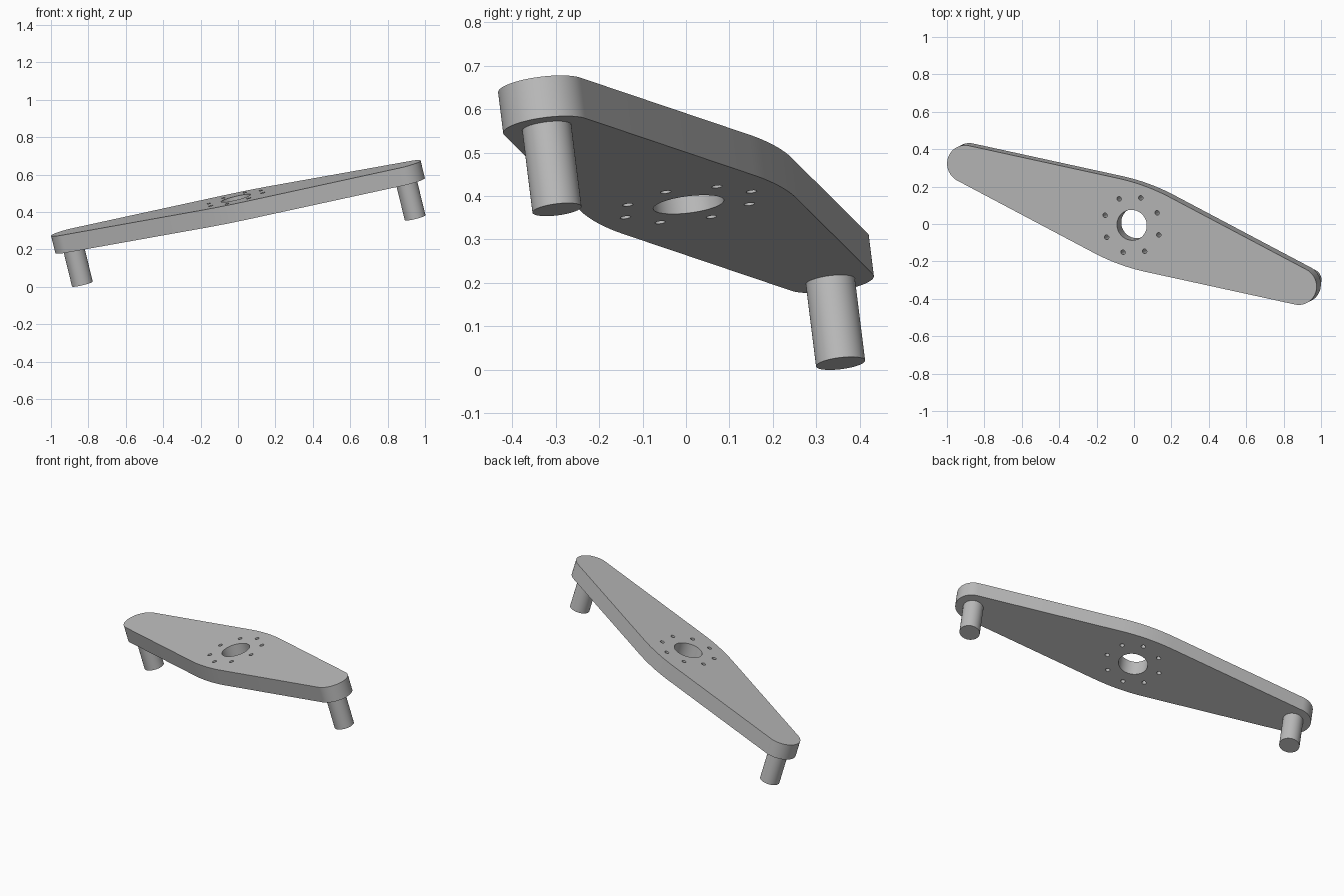
import bpy, bmesh
from math import atan, cos, sin, pi
from mathutils import Matrix, Vector

if "Cube" in bpy.data.objects:
    bpy.data.objects.remove(bpy.data.objects["Cube"])

# Main sizes
REACH, END_R, SLOPE = 0.964, 0.101, 0.137
THICK, PIN_R, PIN_END = 0.097, 0.057, -0.244
BORE_R, BOLT_R, BOLT_RING = 0.082, 0.0125, 0.1555
BLEND = 0.15

# Tilted frame: x along the arm, z along the pins
normal = Vector((-0.236, -0.1205, 0.964)).normalized()
along = Vector((0.923, -0.3386, 0.1835))
along = (along - normal * along.dot(normal)).normalized()
across = normal.cross(along)
frame = Matrix((along, across, normal)).transposed().to_4x4()
frame.translation = (0, 0, 0.427)

grey = bpy.data.materials.new("plain grey")
grey.use_nodes = True
colour = (0.5, 0.5, 0.5, 1)
grey.diffuse_color = colour
grey.node_tree.nodes["Principled BSDF"].inputs["Base Color"].default_value = colour


def arc(cx, cy, r, start, end, steps):
    angles = [start + (end - start) * i / steps for i in range(steps + 1)]
    return [(cx + r * cos(a), cy + r * sin(a)) for a in angles]


def slab(name, loops, low, high):
    """Fill the outline (with any holes) and extrude it."""
    bm = bmesh.new()
    for loop in loops:
        verts = [bm.verts.new((x, y, low)) for x, y in loop]
        for i, v in enumerate(verts):
            bm.edges.new((verts[i - 1], v))
    if len(loops) == 1:
        bm.faces.new(verts)
    else:
        bmesh.ops.triangle_fill(bm, edges=bm.edges[:], use_beauty=True,
                                normal=(0, 0, 1))
    out = bmesh.ops.extrude_face_region(bm, geom=bm.faces[:], use_keep_orig=True)
    top = [g for g in out["geom"] if isinstance(g, bmesh.types.BMVert)]
    bmesh.ops.translate(bm, verts=top, vec=(0, 0, high - low))
    bmesh.ops.recalc_face_normals(bm, faces=bm.faces[:])
    mesh = bpy.data.meshes.new(name)
    bm.to_mesh(mesh)
    bm.free()
    mesh.materials.append(grey)
    obj = bpy.data.objects.new(name, mesh)
    bpy.context.collection.objects.link(obj)
    obj.matrix_world = frame
    bpy.ops.object.select_all(action="DESELECT")
    obj.select_set(True)
    bpy.context.view_layer.objects.active = obj
    bpy.ops.object.shade_smooth_by_angle(angle=pi / 6)
    return obj


def circle(cx, cy, r, n):
    return arc(cx, cy, r, 0, 2 * pi, n)[:-1]


# Arm outline: round ends joined by tapering sides with a soft middle bend
tilt = atan(SLOPE)
peak = END_R / cos(tilt) + REACH * SLOPE
bend_r = BLEND / sin(tilt)
bend_y = peak - BLEND * SLOPE - bend_r * cos(tilt)
half = arc(REACH, 0, END_R, tilt - pi / 2, pi / 2 - tilt, 32)
half += arc(0, bend_y, bend_r, pi / 2 - tilt, pi / 2 + tilt, 12)
outline = half + [(-x, -y) for x, y in half]

# Central bore and ring of bolt holes
holes = [circle(0, 0, BORE_R, 48)]
for x, y in circle(0, 0, BOLT_RING, 8):
    holes.append(circle(x, y, BOLT_R, 16))

slab("arm_plate", [outline] + holes, -THICK / 2, THICK / 2)

# Pins under both ends
for name, side in (("left_pin", 1), ("right_pin", -1)):
    slab(name, [circle(side * REACH, 0, PIN_R, 48)], PIN_END, -THICK / 2)
